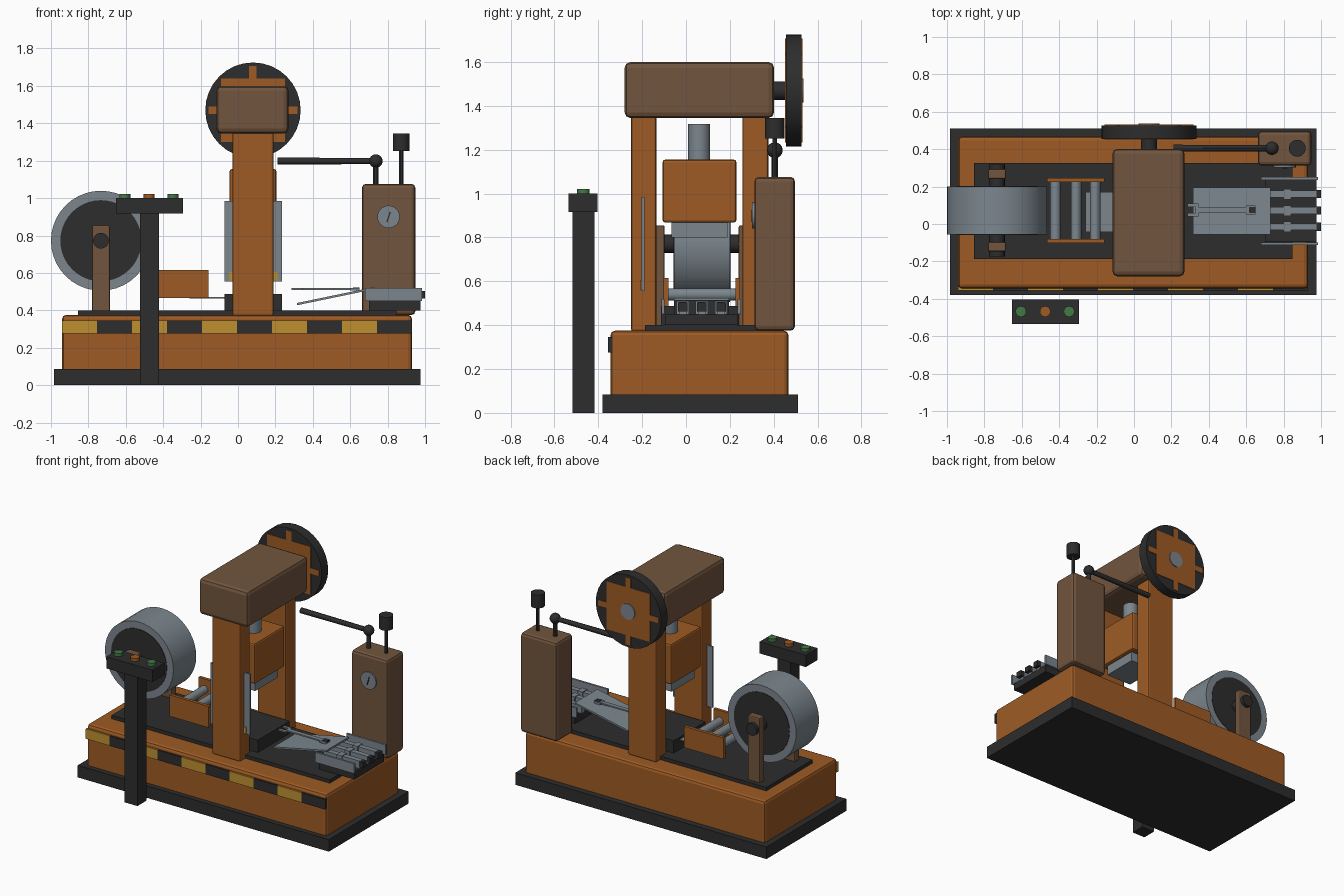
import bpy, bmesh, math
from mathutils import Vector, Matrix

cube = bpy.data.objects.get("Cube")
if cube:
    bpy.data.objects.remove(cube, do_unlink=True)


def material(name, r, g, b):
    m = bpy.data.materials.new(name)
    m.use_nodes = True
    m.diffuse_color = (r, g, b, 1)
    m.node_tree.nodes["Principled BSDF"].inputs["Base Color"].default_value = (r, g, b, 1)
    return m


ORANGE = material("orange paint", 0.34, 0.105, 0.018)
BROWN = material("brown paint", 0.165, 0.09, 0.048)
DARK = material("dark iron", 0.026, 0.026, 0.027)
STEEL = material("steel", 0.2, 0.24, 0.27)
YELLOW = material("warning yellow", 0.52, 0.28, 0.03)
GREEN = material("green button", 0.06, 0.19, 0.06)


def finish(name, bm, mat, smooth=False):
    mesh = bpy.data.meshes.new(name)
    bm.to_mesh(mesh)
    bm.free()
    mesh.materials.append(mat)
    ob = bpy.data.objects.new(name, mesh)
    bpy.context.collection.objects.link(ob)
    if smooth:
        bpy.ops.object.select_all(action='DESELECT')
        ob.select_set(True)
        bpy.context.view_layer.objects.active = ob
        bpy.ops.object.shade_smooth_by_angle()
    return ob


def box(name, x, y, z, mat, bevel=0):
    """Box from (low, high) ranges on each axis."""
    bm = bmesh.new()
    bmesh.ops.create_cube(bm, size=1)
    for v in bm.verts:
        v.co = [(lo + hi) / 2 + c * (hi - lo) for c, (lo, hi) in zip(v.co, (x, y, z))]
    ob = finish(name, bm, mat)
    if bevel:
        mod = ob.modifiers.new("soft edges", 'BEVEL')
        mod.width = bevel
        mod.segments = 2
    return ob


def rod(name, start, end, radius, mat, sides=32, end_radius=None):
    """Cylinder or cone between two points."""
    a, b = Vector(start), Vector(end)
    bm = bmesh.new()
    bmesh.ops.create_cone(bm, cap_ends=True, segments=sides, radius1=radius,
                          radius2=end_radius or radius, depth=(b - a).length)
    turn = (b - a).to_track_quat('Z', 'Y').to_matrix().to_4x4()
    bm.transform(Matrix.Translation((a + b) / 2) @ turn)
    return finish(name, bm, mat, True)


def prism(name, profile, y, mat):
    """Front-plane profile of (x, z) points pushed through the y range."""
    bm = bmesh.new()
    face = bm.faces.new([bm.verts.new((px, y[0], pz)) for px, pz in profile])
    out = bmesh.ops.extrude_face_region(bm, geom=[face])
    bmesh.ops.translate(bm, vec=(0, y[1] - y[0], 0),
                        verts=[g for g in out["geom"] if isinstance(g, bmesh.types.BMVert)])
    bmesh.ops.recalc_face_normals(bm, faces=bm.faces)
    return finish(name, bm, mat)


# Base and warning stripes
box("floor_plate", (-0.985, 0.975), (-0.38, 0.51), (0, 0.085), DARK)
box("base_body", (-0.94, 0.93), (-0.344, 0.467), (0.05, 0.375), ORANGE, 0.02)
box("bed_plate", (-0.855, 0.848), (-0.188, 0.326), (0.36, 0.4), DARK)
for i in range(10):
    x = -0.94 + i * 0.187
    box(f"warning_stripe_{i}", (x, x + 0.187), (-0.355, -0.335), (0.275, 0.345),
        DARK if i % 2 else YELLOW)

# Frame columns and crown
CX = 0.08
for name, y in (("front_column", (-0.25, -0.135)), ("back_column", (0.257, 0.376))):
    box(name, (CX - 0.11, CX + 0.11), y, (0.37, 1.4), ORANGE, 0.012)
box("crown", (-0.115, 0.27), (-0.28, 0.402), (1.345, 1.6), BROWN, 0.026)
box("guard_plate", (-0.072, 0.235), (-0.203, -0.19), (0.555, 0.985), STEEL)
box("guard_mark", (-0.045, 0.21), (-0.208, -0.203), (0.56, 0.605), YELLOW)

# Ram, dies and bolster
rod("ram_rod", (CX, 0.06, 1.15), (CX, 0.06, 1.317), 0.05, STEEL)
box("ram", (CX - 0.125, CX + 0.125), (-0.107, 0.23), (0.868, 1.155), ORANGE, 0.012)
box("upper_die", (CX - 0.1, CX + 0.1), (-0.065, 0.19), (0.8, 0.87), STEEL)
box("bolster", (-0.072, 0.235), (-0.115, 0.24), (0.39, 0.487), DARK)

# Flywheel with spoke plates on both faces
WZ = 1.47
rod("flywheel", (CX, 0.455, WZ), (CX, 0.527, WZ), 0.255, DARK)
rod("flywheel_shaft", (CX, 0.39, WZ), (CX, 0.47, WZ), 0.042, DARK)
rod("flywheel_hub", (CX, 0.5, WZ), (CX, 0.537, WZ), 0.055, STEEL)
for side, y in (("inner", (0.451, 0.456)), ("outer", (0.526, 0.531))):
    for part, w, h in (("web", 0.17, 0.17), ("spoke_across", 0.237, 0.02),
                       ("spoke_upright", 0.02, 0.237)):
        box(f"{side}_{part}", (CX - w, CX + w), y, (WZ - h, WZ + h), ORANGE)

# Coil of strip on its stand
KX, KZ = -0.733, 0.772
rod("coil", (KX, -0.055, KZ), (KX, 0.2, KZ), 0.267, STEEL, 40)
rod("coil_core", (KX, -0.058, KZ), (KX, 0.203, KZ), 0.217, DARK, 40)
rod("coil_shaft", (KX, -0.175, KZ), (KX, 0.318, KZ), 0.042, DARK, 20)
for name, y in (("front_coil_stand", (-0.148, -0.097)), ("back_coil_stand", (0.24, 0.293))):
    box(name, (KX - 0.048, KX + 0.048), y, (0.39, 0.855), BROWN, 0.008)

# Feed rollers, side plates and strip
for name, y in (("front_feed_plate", (-0.102, -0.08)), ("back_feed_plate", (0.225, 0.247))):
    box(name, (-0.465, -0.157), y, (0.465, 0.615), ORANGE)
for i, x in enumerate((-0.42, -0.31, -0.208)):
    rod(f"feed_roller_{i}", (x, -0.08, 0.54), (x, 0.225, 0.54), 0.028, STEEL, 20)
box("metal_strip", (-0.26, -0.05), (-0.042, 0.172), (0.464, 0.471), STEEL)

# Outlet chute with the tool lying on it
prism("outlet_chute", [(0.315, 0.427), (0.73, 0.513), (0.73, 0.525), (0.315, 0.439)],
      (-0.055, 0.195), STEEL)
box("tool_handle", (0.33, 0.63), (0.06, 0.09), (0.508, 0.518), STEEL)
box("tool_end", (0.6, 0.65), (0.05, 0.1), (0.506, 0.52), STEEL)
box("tool_eye", (0.615, 0.65), (0.06, 0.09), (0.51, 0.523), DARK)
for name, y in (("front_jaw", (0.04, 0.06)), ("back_jaw", (0.09, 0.11))):
    box(name, (0.285, 0.345), y, (0.508, 0.518), STEEL)

# Outlet tray with rails and bars
box("outlet_tray", (0.7, 0.975), (-0.095, 0.235), (0.4, 0.452), DARK)
for name, y in (("front_rail", (-0.112, -0.098)), ("back_rail", (0.236, 0.25))):
    box(name, (0.68, 0.985), y, (0.45, 0.52), STEEL)
for i, y in enumerate((-0.015, 0.072, 0.16)):
    box(f"outlet_bar_{i}", (0.69, 0.975), (y - 0.018, y + 0.018), (0.45, 0.505), STEEL)
    box(f"bar_collar_{i}", (0.8, 0.84), (y - 0.028, y + 0.028), (0.45, 0.51), STEEL)
    box(f"bar_stop_{i}", (0.97, 1.0), (y - 0.022, y + 0.022), (0.463, 0.503), DARK)

# Cabinet with gauge
box("cabinet", (0.663, 0.948), (0.312, 0.497), (0.375, 1.076), BROWN, 0.02)
rod("gauge", (0.805, 0.32, 0.9), (0.805, 0.302, 0.9), 0.06, STEEL, 24)
prism("gauge_needle", [(0.793, 0.873), (0.799, 0.87), (0.817, 0.925), (0.811, 0.928)],
      (0.298, 0.303), DARK)

# Lamp and swing arm on the cabinet
AY = 0.405
rod("lamp_pole", (0.873, AY, 1.07), (0.873, AY, 1.26), 0.011, DARK, 12)
rod("lamp", (0.873, AY, 1.252), (0.873, AY, 1.345), 0.045, DARK, 24)
rod("arm_post", (0.737, AY, 1.07), (0.737, AY, 1.2), 0.015, DARK, 12)
rod("arm", (0.737, AY, 1.198), (0.21, AY, 1.198), 0.016, DARK, 12, 0.019)
ball = bmesh.new()
bmesh.ops.create_uvsphere(ball, u_segments=20, v_segments=12, radius=0.036)
ball.transform(Matrix.Translation((0.737, AY, 1.198)))
finish("arm_joint", ball, DARK, True)

# Control pedestal with three buttons
box("pedestal_post", (-0.525, -0.423), (-0.517, -0.417), (0, 0.93), DARK)
box("button_box", (-0.653, -0.293), (-0.535, -0.403), (0.917, 1.0), DARK)
for i, (x, mat) in enumerate(((-0.605, GREEN), (-0.475, ORANGE), (-0.347, GREEN))):
    rod(f"button_{i}", (x, -0.468, 0.99), (x, -0.468, 1.022), 0.029, mat, 16)
